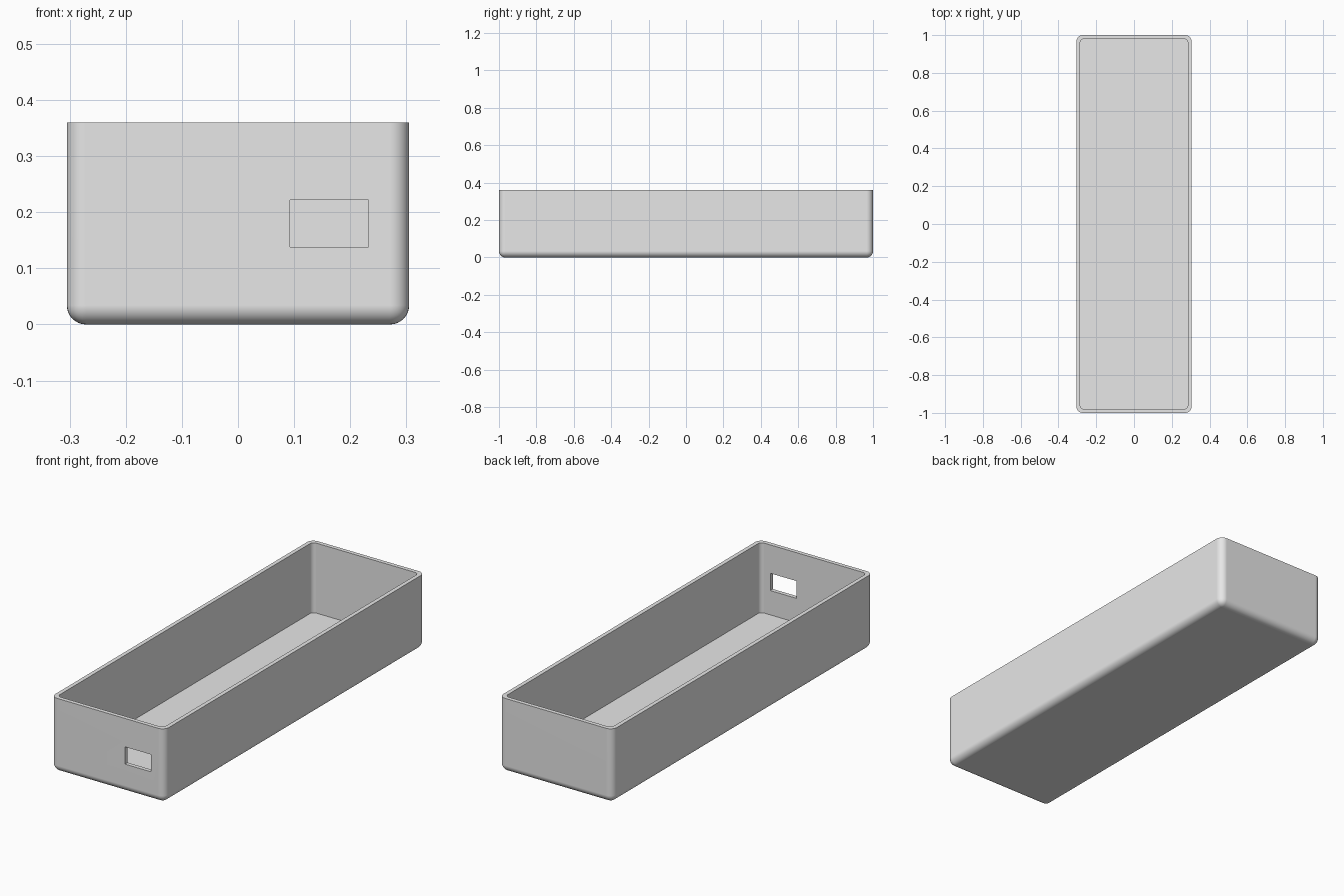
import bpy
import bmesh
import math
from mathutils import Matrix, Vector

cube = bpy.data.objects.get("Cube")
if cube:
    bpy.data.objects.remove(cube, do_unlink=True)

HALF_X, HALF_Y, HEIGHT = 0.305, 1.0, 0.36
WALL, FLOOR = 0.02, 0.02
OUTER_RADIUS, INNER_RADIUS = 0.034, 0.02

grey = bpy.data.materials.new("plain grey")
grey.use_nodes = True
grey.diffuse_color = (0.8, 0.8, 0.8, 1)
grey.node_tree.nodes["Principled BSDF"].inputs["Base Color"].default_value = (0.8, 0.8, 0.8, 1)


def box(name, low, high, radius=0, round_bottom=False):
    """Box between two corners, with rounded upright edges and optionally a rounded base."""
    low, high = Vector(low), Vector(high)
    bm = bmesh.new()
    size = Matrix.Diagonal((*(high - low), 1))
    bmesh.ops.create_cube(bm, size=1, matrix=Matrix.Translation((low + high) / 2) @ size)
    if radius:
        edges = []
        for e in bm.edges:
            z = [v.co.z for v in e.verts]
            upright = abs(z[0] - z[1]) > 0.01
            at_base = max(z) < low.z + 0.01
            if upright or (round_bottom and at_base):
                edges.append(e)
        bmesh.ops.bevel(bm, geom=edges, offset=radius, segments=8, profile=0.5, affect='EDGES')
    mesh = bpy.data.meshes.new(name)
    bm.to_mesh(mesh)
    bm.free()
    mesh.materials.append(grey)
    obj = bpy.data.objects.new(name, mesh)
    bpy.context.collection.objects.link(obj)
    return obj


def cut(target, cutter):
    """Subtract the cutter from the target and discard it."""
    cutter.hide_render = True
    mod = target.modifiers.new("cut", 'BOOLEAN')
    mod.operation = 'DIFFERENCE'
    mod.solver = 'EXACT'
    mod.object = cutter
    bpy.ops.object.modifier_apply(modifier=mod.name)
    bpy.data.objects.remove(cutter, do_unlink=True)


# Outer shell with rounded corners and base
tray = box("open_tray", (-HALF_X, -HALF_Y, 0), (HALF_X, HALF_Y, HEIGHT), OUTER_RADIUS, True)
bpy.context.view_layer.objects.active = tray
tray.select_set(True)

# Hollow interior, open at the top
inner_x, inner_y = HALF_X - WALL, HALF_Y - WALL
cut(tray, box("cavity_cutter", (-inner_x, -inner_y, FLOOR), (inner_x, inner_y, HEIGHT + 0.2), INNER_RADIUS))

# Rectangular port through the front wall
cut(tray, box("port_cutter", (0.093, -HALF_Y - 0.1, 0.138), (0.233, -HALF_Y + 0.1, 0.222)))

# Smooth rounded corners with flat walls
bpy.ops.object.shade_smooth_by_angle(angle=math.radians(30))
normals = tray.modifiers.new("flat walls", 'WEIGHTED_NORMAL')
normals.keep_sharp = True
